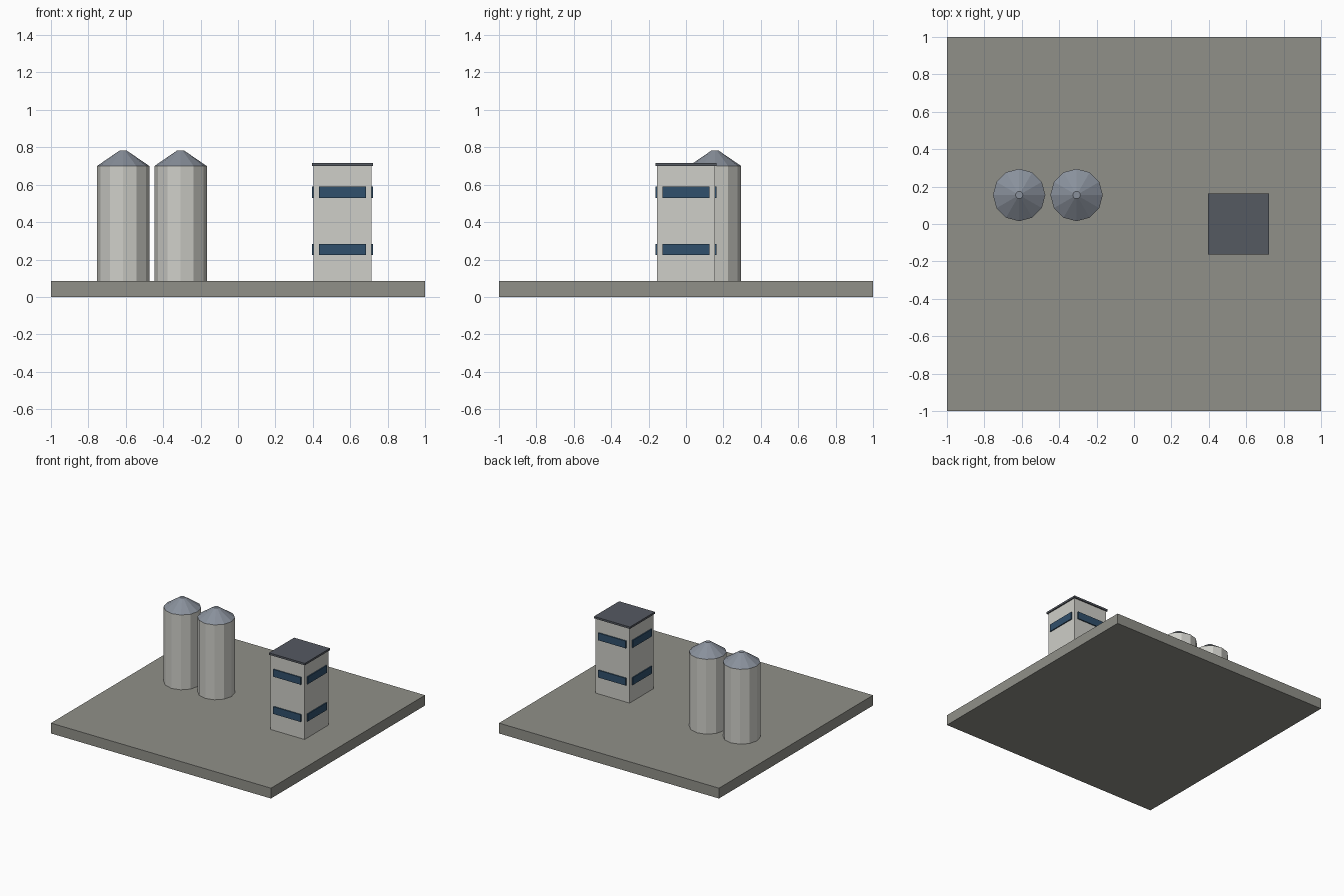
import bpy
from math import pi

if "Cube" in bpy.data.objects:
    bpy.data.objects.remove(bpy.data.objects["Cube"])


def material(name, rgb):
    m = bpy.data.materials.new(name)
    m.diffuse_color = (*rgb, 1)
    m.use_nodes = True
    m.node_tree.nodes["Principled BSDF"].inputs["Base Color"].default_value = m.diffuse_color
    return m


CONCRETE = material("concrete", (0.28, 0.28, 0.25))
WALL = material("pale_wall", (0.62, 0.62, 0.58))
STEEL = material("steel_cap", (0.25, 0.28, 0.33))
ROOF = material("dark_roof", (0.09, 0.10, 0.12))
GLASS = material("blue_glass", (0.03, 0.08, 0.15))


def finish(name, mat):
    ob = bpy.context.object
    ob.name = name
    ob.data.materials.append(mat)
    return ob


def box(name, x, y, z0, z1, sx, sy, mat, turn=0):
    bpy.ops.mesh.primitive_cube_add(size=1, location=(x, y, (z0 + z1) / 2), rotation=(0, 0, turn))
    bpy.context.object.scale = (sx, sy, z1 - z0)
    return finish(name, mat)


def frustum(name, x, y, z0, z1, r0, r1, mat):
    bpy.ops.mesh.primitive_cone_add(vertices=12, radius1=r0, radius2=r1, depth=z1 - z0,
                                    location=(x, y, (z0 + z1) / 2))
    return finish(name, mat)


GROUND = 0.085   # top of the slab
EAVES = 0.70     # top of silo walls and tower walls

# Base slab
box("base_slab", 0, 0, 0, GROUND, 2, 2, CONCRETE)

# Two twelve-sided silos with truncated conical caps
for i, x in enumerate((-0.614, -0.307)):
    frustum(f"silo_body_{i}", x, 0.155, GROUND, EAVES, 0.14, 0.14, WALL)
    frustum(f"silo_cap_{i}", x, 0.155, EAVES, 0.782, 0.14, 0.02, STEEL)

# Square tower with overhanging flat roof
TX, W = 0.559, 0.308
box("tower_walls", TX, 0, GROUND, EAVES, W, W, WALL)
box("tower_roof", TX, 0, EAVES, 0.716, 0.326, 0.326, ROOF)

# Window strips on two floors, one per side
off = W / 2 + 0.002
for floor, z in enumerate((0.224, 0.530)):
    for side, (dx, dy) in enumerate(((0, -1), (1, 0), (0, 1), (-1, 0))):
        box(f"window_strip_{floor}_{side}", TX + dx * off, dy * off, z, z + 0.06,
            0.25, 0.014, GLASS, side * pi / 2)
